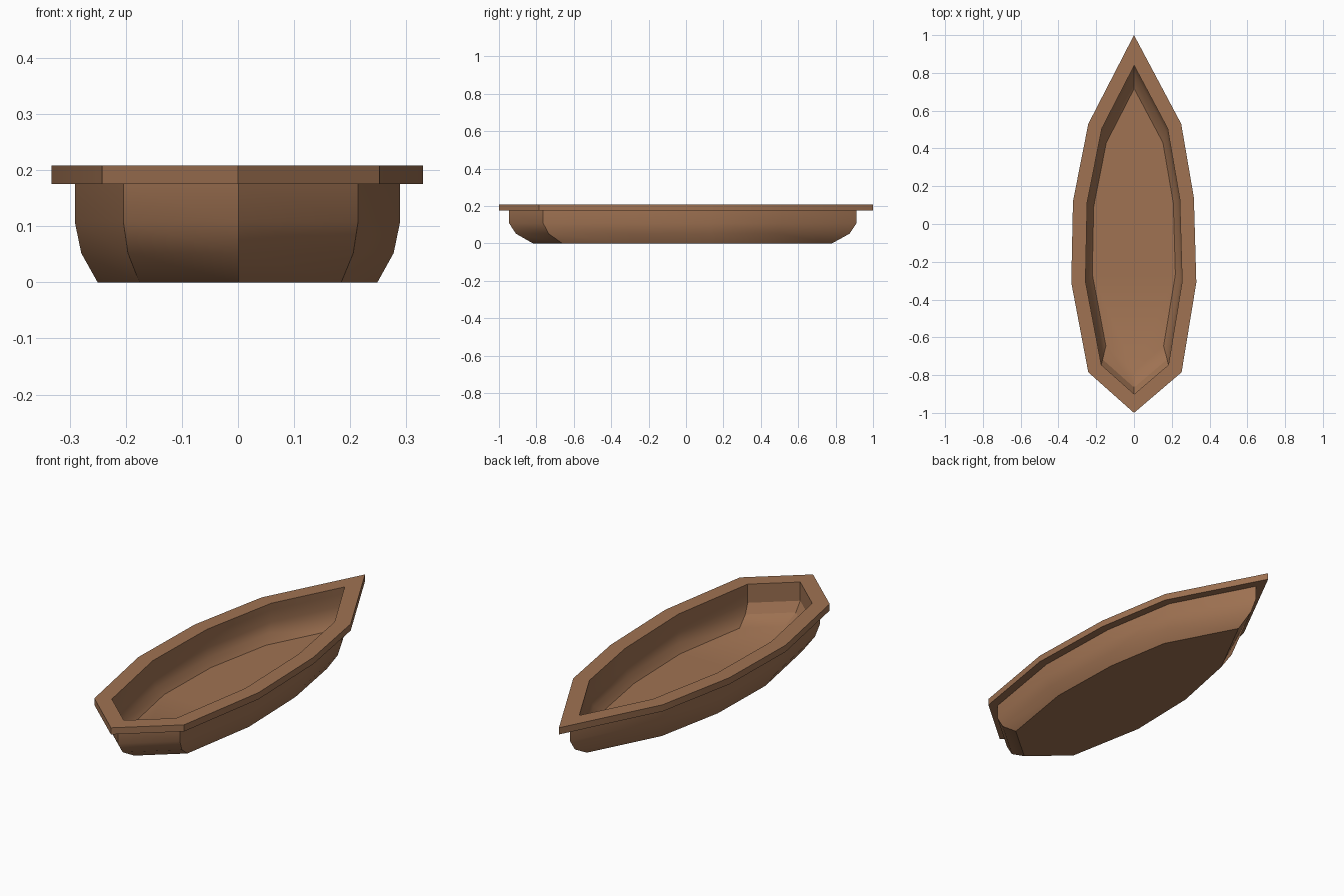
import bpy, bmesh
from mathutils import Vector

if "Cube" in bpy.data.objects:
    bpy.data.objects.remove(bpy.data.objects["Cube"])

# Wood colour
wood = bpy.data.materials.new("brown_wood")
wood.diffuse_color = (0.35, 0.17, 0.085, 1)
wood.use_nodes = True
wood.node_tree.nodes["Principled BSDF"].inputs["Base Color"].default_value = wood.diffuse_color

# Plan outline of the rim, clockwise from the bow
PLAN = [(0, 1), (0.25, 0.53), (0.317, 0.14), (0.33, -0.31), (0.252, -0.785),
        (0, -1), (-0.242, -0.785), (-0.332, -0.31), (-0.323, 0.12), (-0.242, 0.53)]
CENTRE = Vector((0, -0.03))


def inset(points, d):
    """Mitred inward offset of a clockwise outline."""
    pts = [Vector(p) for p in points]
    result = []
    for i, p in enumerate(pts):
        a = (p - pts[i - 1]).normalized()
        b = (pts[(i + 1) % len(pts)] - p).normalized()
        na, nb = Vector((a.y, -a.x)), Vector((b.y, -b.x))
        result.append(p + (na + nb) * (d / (1 + na.dot(nb))))
    return result


def scaled(points, s):
    return [CENTRE + (p - CENTRE) * s for p in points]


def loft(name, levels, closed=False):
    """Skin through (outline, z) levels; cap the ends or close into a ring."""
    bm = bmesh.new()
    rings = [[bm.verts.new((p[0], p[1], z)) for p in outline] for outline, z in levels]
    pairs = list(zip(rings, rings[1:]))
    if closed:
        pairs.append((rings[-1], rings[0]))
    else:
        bm.faces.new(rings[0])
        bm.faces.new(rings[-1])
    for r, s in pairs:
        for i in range(len(r)):
            j = (i + 1) % len(r)
            bm.faces.new((r[i], r[j], s[j], s[i]))
    bmesh.ops.recalc_face_normals(bm, faces=bm.faces)
    mesh = bpy.data.meshes.new(name)
    bm.to_mesh(mesh)
    bm.free()
    mesh.materials.append(wood)
    obj = bpy.data.objects.new(name, mesh)
    bpy.context.collection.objects.link(obj)
    bpy.ops.object.select_all(action='DESELECT')
    obj.select_set(True)
    bpy.context.view_layer.objects.active = obj
    bpy.ops.object.shade_smooth_by_angle(angle=0.5236)
    return obj


outer = inset(PLAN, 0.041)
inner = inset(PLAN, 0.075)

# Hull: up the outside, then down the inside to the floor
loft("hull", [(scaled(outer, 0.86), 0), (scaled(outer, 0.96), 0.052),
              (outer, 0.108), (outer, 0.175), (inner, 0.175),
              (inner, 0.115), (scaled(inner, 0.96), 0.07),
              (scaled(inner, 0.86), 0.034)])

# Overhanging rim
loft("rim", [(PLAN, 0.175), (PLAN, 0.208), (inner, 0.208), (inner, 0.175)], closed=True)
